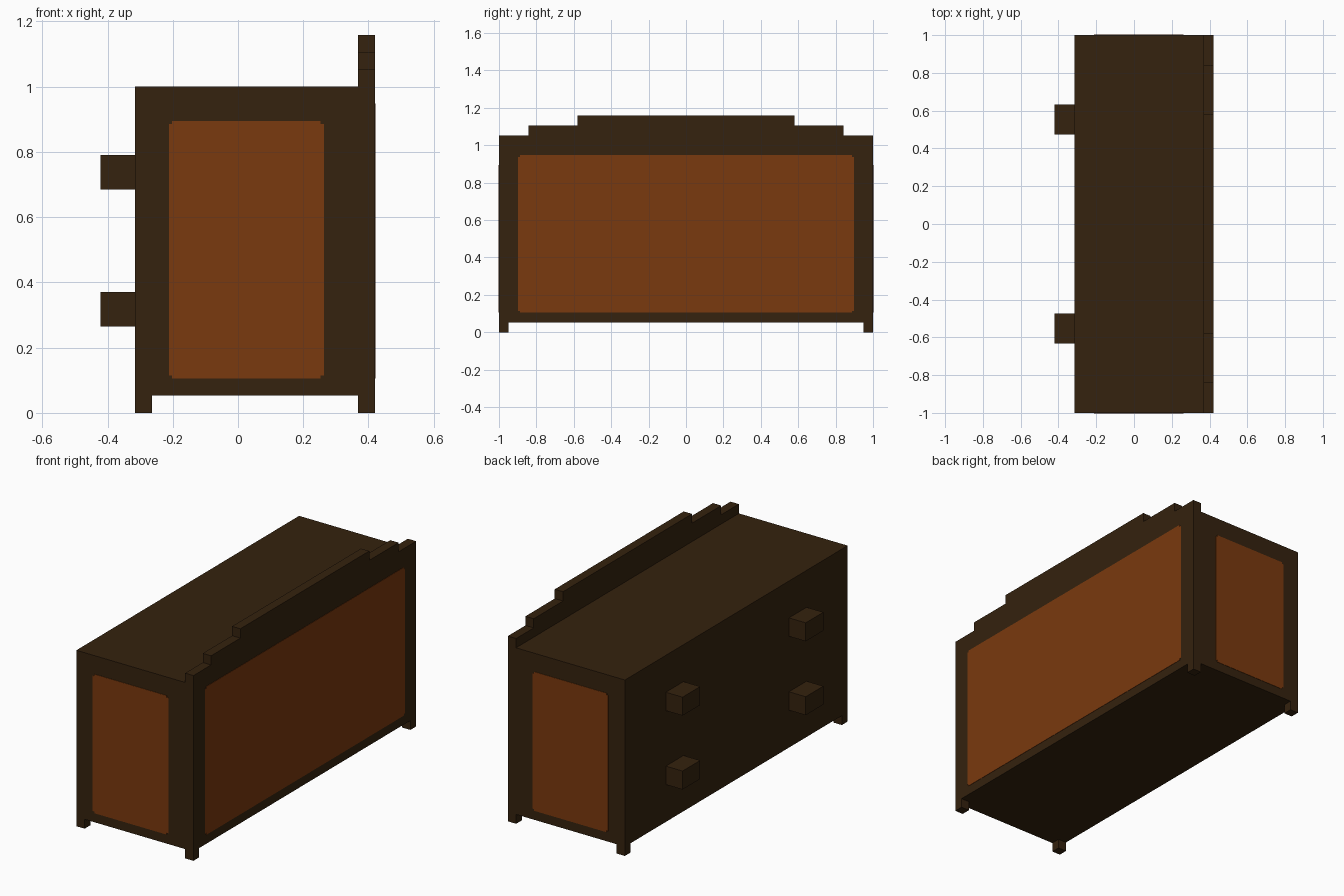
import bpy
import bmesh
from mathutils import Vector

old = bpy.data.objects.get("Cube")
if old:
    bpy.data.objects.remove(old, do_unlink=True)


def make_material(name, rgb):
    mat = bpy.data.materials.new(name)
    mat.use_nodes = True
    color = (*rgb, 1.0)
    mat.diffuse_color = color
    bsdf = mat.node_tree.nodes["Principled BSDF"]
    bsdf.inputs["Base Color"].default_value = color
    bsdf.inputs["Roughness"].default_value = 0.8
    return mat


dark_wood = make_material("dark wood", (0.035, 0.016, 0.0044))
orange_wood = make_material("orange wood", (0.195, 0.041, 0.0044))


def extrude(name, points, offset, mat):
    """Closed solid from a flat outline pushed along an offset."""
    bm = bmesh.new()
    face = bm.faces.new([bm.verts.new(p) for p in points])
    result = bmesh.ops.extrude_face_region(bm, geom=[face], use_keep_orig=True)
    moved = [g for g in result["geom"] if isinstance(g, bmesh.types.BMVert)]
    bmesh.ops.translate(bm, verts=moved, vec=Vector(offset))
    bmesh.ops.recalc_face_normals(bm, faces=bm.faces)
    mesh = bpy.data.meshes.new(name)
    bm.to_mesh(mesh)
    bm.free()
    mesh.materials.append(mat)
    obj = bpy.data.objects.new(name, mesh)
    bpy.context.collection.objects.link(obj)
    return obj


def box(name, x, y, z, mat):
    outline = [(x[0], y[0], z[0]), (x[1], y[0], z[0]),
               (x[1], y[1], z[0]), (x[0], y[1], z[0])]
    return extrude(name, outline, (0, 0, z[1] - z[0]), mat)


def notched(a0, a1, b0, b1, n=0.01):
    """Rectangle outline with a small square notch at each corner."""
    return [(a0 + n, b0), (a1 - n, b0), (a1 - n, b0 + n), (a1, b0 + n),
            (a1, b1 - n), (a1 - n, b1 - n), (a1 - n, b1), (a0 + n, b1),
            (a0 + n, b1 - n), (a0, b1 - n), (a0, b0 + n), (a0 + n, b0 + n)]


BACK, JOIN, FACE = -0.316, 0.368, 0.42
BASE, TOP = 0.053, 1.0
PLATE = 0.002

# Main cabinet
box("cabinet_body", (BACK, JOIN), (-1, 1), (BASE, TOP), dark_wood)

# Face board with a stepped crest
half = [(1, BASE), (1, 1.053), (0.842, 1.053), (0.842, 1.105),
        (0.579, 1.105), (0.579, 1.158)]
profile = half + [(-y, z) for y, z in reversed(half)]
extrude("stepped_board", [(JOIN, y, z) for y, z in profile],
        (FACE - JOIN, 0, 0), dark_wood)

# Short legs at the four corners
for side, x in (("outer", (JOIN, FACE)), ("inner", (BACK, BACK + 0.052))):
    for end, y in (("front", (-1, -0.948)), ("back", (0.948, 1))):
        box(f"{end}_{side}_leg", x, y, (0, BASE), dark_wood)

# Four pegs on the plain side
for level, z in (("lower", (0.265, 0.37)), ("upper", (0.685, 0.79))):
    for end, y in (("front", (-0.632, -0.474)), ("back", (0.474, 0.632))):
        box(f"{end}_{level}_peg", (-0.421, BACK), y, z, dark_wood)

# Coloured panels on both ends and on the stepped board
end_outline = notched(-0.212, 0.263, 0.105, 0.895)
for end, s in (("front", -1), ("back", 1)):
    extrude(f"{end}_panel", [(x, s, z) for x, z in end_outline],
            (0, s * PLATE, 0), orange_wood)
extrude("long_panel", [(FACE, y, z) for y, z in notched(-0.897, 0.897, 0.105, 0.948)],
        (PLATE, 0, 0), orange_wood)
